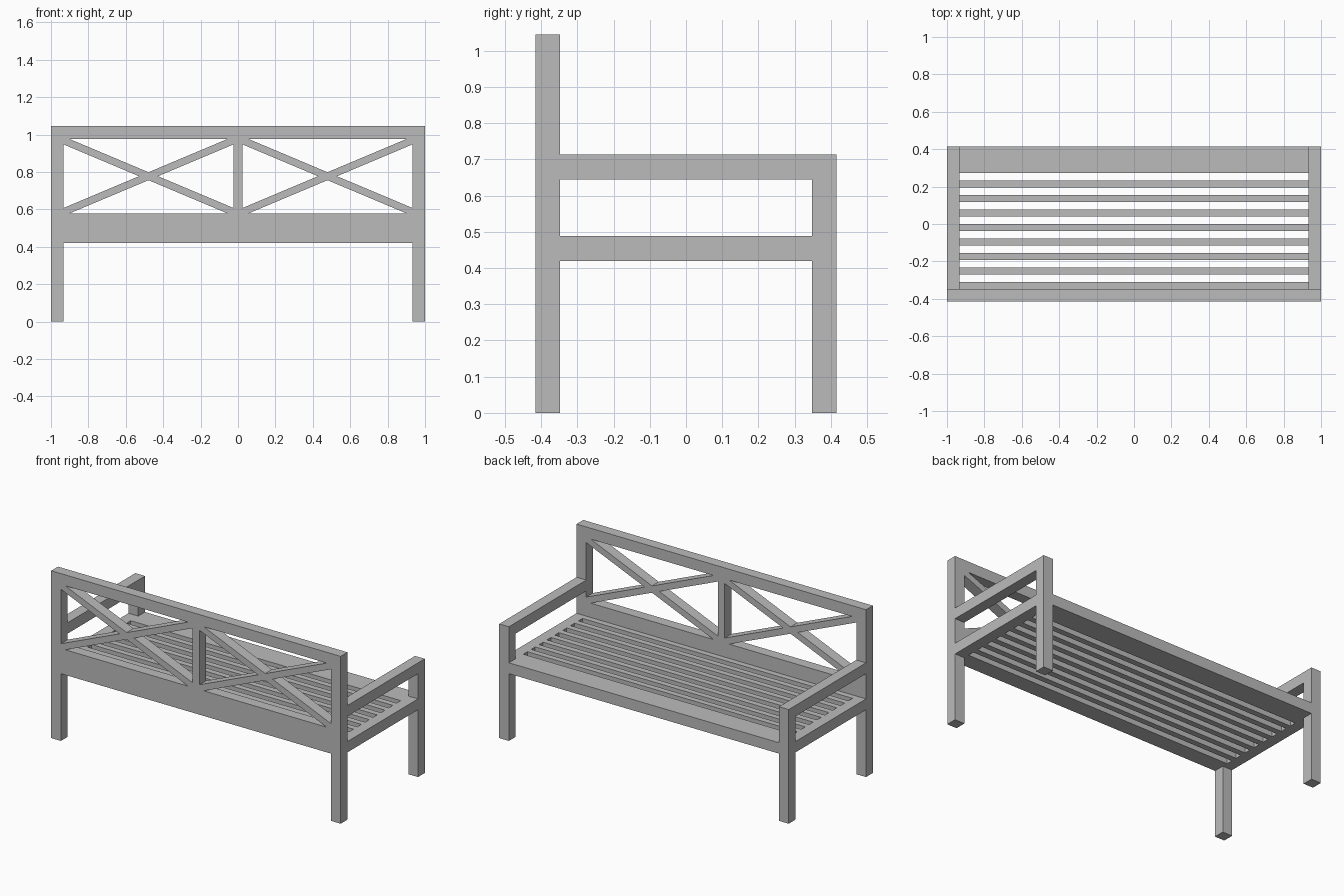
import bpy
import bmesh

cube = bpy.data.objects.get("Cube")
if cube:
    bpy.data.objects.remove(cube, do_unlink=True)

GREY = (0.5, 0.5, 0.5, 1)
paint = bpy.data.materials.new("plain_grey")
paint.use_nodes = True
paint.diffuse_color = GREY
paint.node_tree.nodes["Principled BSDF"].inputs["Base Color"].default_value = GREY

# Outer half sizes, inner faces of the timbers and main heights
X, Y = 1.0, 0.415
XI, YI = 0.933, 0.348
SEAT_LOW, SEAT_TOP = 0.42, 0.488
ARM_LOW, ARM_TOP = 0.645, 0.713
PANEL_LOW, PANEL_TOP, TOP = 0.577, 0.977, 1.045
MID = 0.024


def prism(name, outline, y0, y1):
    """Extrude an outline of (x, z) points from y0 to y1."""
    bm = bmesh.new()
    face = bm.faces.new([bm.verts.new((x, y0, z)) for x, z in outline])
    side = bmesh.ops.extrude_face_region(bm, geom=[face])
    moved = [v for v in side["geom"] if isinstance(v, bmesh.types.BMVert)]
    bmesh.ops.translate(bm, verts=moved, vec=(0, y1 - y0, 0))
    bmesh.ops.recalc_face_normals(bm, faces=bm.faces)
    mesh = bpy.data.meshes.new(name)
    bm.to_mesh(mesh)
    bm.free()
    mesh.materials.append(paint)
    obj = bpy.data.objects.new(name, mesh)
    bpy.context.collection.objects.link(obj)
    return obj


def box(name, x0, x1, y0, y1, z0, z1):
    return prism(name, [(x0, z0), (x1, z0), (x1, z1), (x0, z1)], y0, y1)


# Legs, arms and side rails on both ends
for side, x0, x1 in (("left", XI, X), ("right", -X, -XI)):
    box(side + "_tall_post", x0, x1, -Y, -YI, 0, TOP)
    box(side + "_short_post", x0, x1, YI, Y, 0, ARM_TOP)
    box(side + "_arm", x0, x1, -YI, YI, ARM_LOW, ARM_TOP)
    box(side + "_seat_rail", x0, x1, -YI, YI, SEAT_LOW, SEAT_TOP)

# Backrest frame
box("backrest_top_rail", -XI, XI, -Y, -YI, PANEL_TOP, TOP)
box("backrest_lower_board", -XI, XI, -Y, -YI, SEAT_LOW, PANEL_LOW)
box("backrest_middle_post", -MID, MID, -Y, -YI, PANEL_LOW, PANEL_TOP)

# Crossed braces, trimmed to fit into the panel corners
CUT_X, CUT_Z = 0.03, 0.03
for side, a, b in (("left", MID, XI), ("right", -XI, -MID)):
    for kind, lo, hi in (("rising", PANEL_LOW, PANEL_TOP),
                         ("falling", PANEL_TOP, PANEL_LOW)):
        dz = CUT_Z if hi > lo else -CUT_Z
        outline = [(a, lo), (a + CUT_X, lo), (b, hi - dz),
                   (b, hi), (b - CUT_X, hi), (a, lo + dz)]
        prism(f"{side}_{kind}_brace", outline, -Y, -YI)

# Seat slats between the side rails
PITCH, WIDTH, COUNT = 0.0777, 0.037, 9
for i in range(COUNT):
    y = -YI + i * PITCH
    box(f"seat_slat_{i + 1}", -XI, XI, y, y + WIDTH, SEAT_LOW, SEAT_TOP)

# Closed edge of the seat
edge = -YI + (COUNT - 1) * PITCH + WIDTH
box("seat_edge_filler", -XI, XI, edge, YI, SEAT_LOW, SEAT_TOP)
box("seat_edge_rail", -XI, XI, YI, Y, SEAT_LOW, SEAT_TOP)
